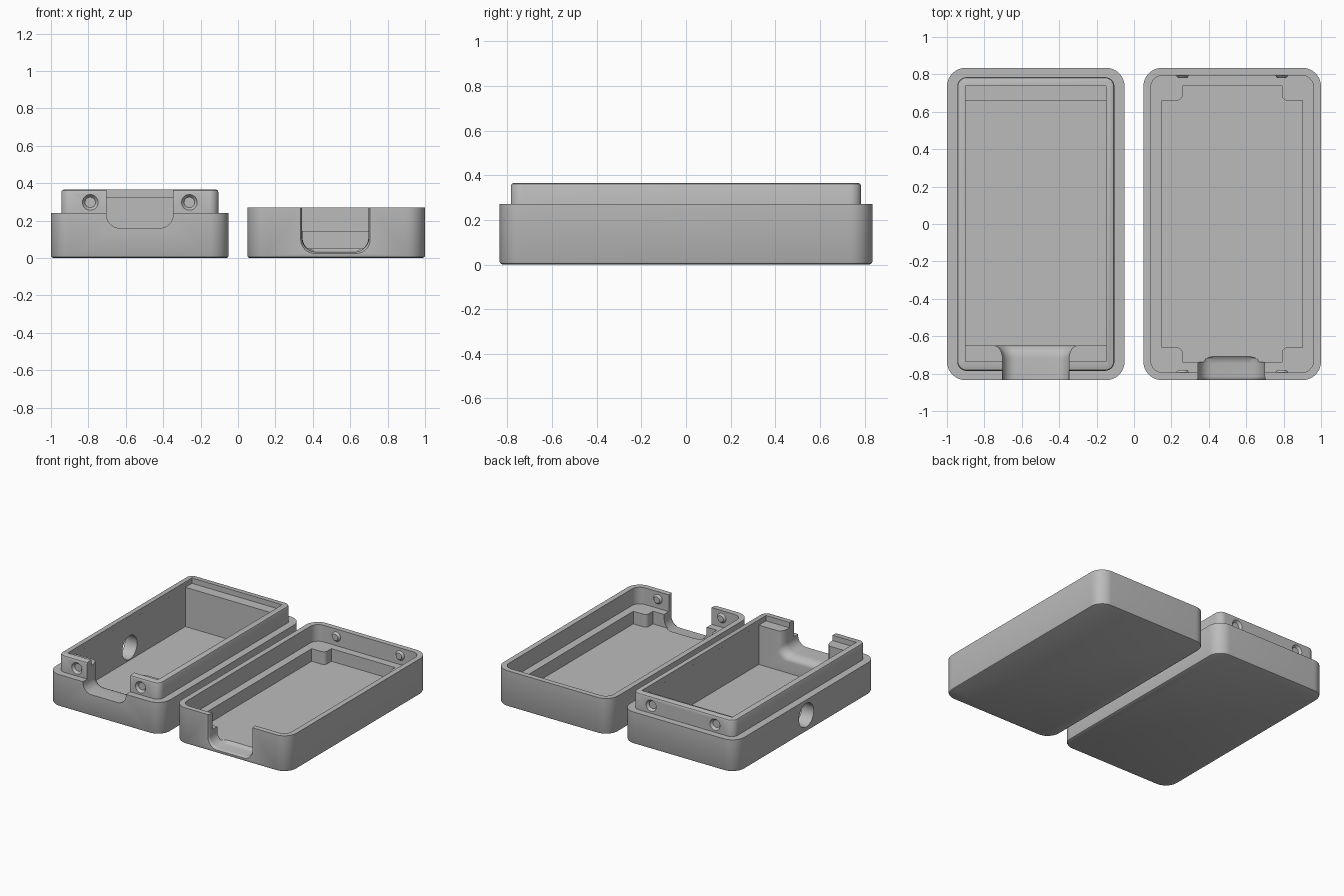
import bpy, bmesh
from math import sin, cos, pi, radians

cube = bpy.data.objects.get("Cube")
if cube:
    bpy.data.objects.remove(cube, do_unlink=True)

grey = bpy.data.materials.new("plain grey")
grey.use_nodes = True
colour = (0.5, 0.5, 0.5, 1)
grey.diffuse_color = colour
grey.node_tree.nodes["Principled BSDF"].inputs["Base Color"].default_value = colour

BASE_X, LID_X = -0.525, 0.525
HALF_W, HALF_L = 0.475, 0.835


def loft(name, rings):
    """Closed solid through rings of equal point count."""
    bm = bmesh.new()
    loops = [[bm.verts.new(p) for p in ring] for ring in rings]
    n = len(loops[0])
    for a, b in zip(loops, loops[1:]):
        for i in range(n):
            j = (i + 1) % n
            bm.faces.new((a[i], a[j], b[j], b[i]))
    bm.faces.new(loops[0][::-1])
    bm.faces.new(loops[-1])
    bmesh.ops.recalc_face_normals(bm, faces=bm.faces)
    mesh = bpy.data.meshes.new(name)
    bm.to_mesh(mesh)
    bm.free()
    mesh.materials.append(grey)
    ob = bpy.data.objects.new(name, mesh)
    bpy.context.collection.objects.link(ob)
    return ob


def rounded_rect(cx, w, l, r, z, steps=10):
    """Rounded rectangle with half sizes w and l."""
    pts = []
    for k, (sx, sy) in enumerate(((1, 1), (-1, 1), (-1, -1), (1, -1))):
        for i in range(steps + 1):
            a = pi / 2 * (k + i / steps)
            pts.append((cx + sx * (w - r) + r * cos(a), sy * (l - r) + r * sin(a), z))
    return pts


def rounded_block(name, cx, w, l, r, levels):
    """Upright block; each level is a height and an inset."""
    return loft(name, [rounded_rect(cx, w - i, l - i, r - i, z) for z, i in levels])


def box(name, cx, w, y0, y1, z0, z1):
    return loft(name, [[(cx - w, y0, z), (cx + w, y0, z), (cx + w, y1, z), (cx - w, y1, z)]
                       for z in (z0, z1)])


def disc_y(name, x, z, sections):
    """Round solid along y; each section is a position and a radius."""
    return loft(name, [[(x + r * cos(i * pi / 16), y, z + r * sin(i * pi / 16)) for i in range(32)]
                       for y, r in sections])


def notch(name, cx, half, bottom, r, stations):
    """U-shaped cutter along y; each station is a position and an outward offset."""
    rings = []
    for y, o in stations:
        h, b = half + o, bottom - o
        ring = [(cx + h, y, 0.6), (cx - h, y, 0.6)]
        for sx, start in ((-1, pi), (1, 1.5 * pi)):
            for i in range(11):
                a = start + pi / 2 * i / 10
                ring.append((cx + sx * (h - r) + r * cos(a), y, b + r + r * sin(a)))
        rings.append(ring)
    return loft(name, rings)


def combine(target, tool, operation):
    mod = target.modifiers.new(tool.name, "BOOLEAN")
    mod.operation = operation
    mod.solver = "EXACT"
    mod.object = tool
    tool.hide_render = True
    bpy.context.view_layer.objects.active = target
    bpy.ops.object.modifier_apply(modifier=mod.name)
    bpy.data.objects.remove(tool, do_unlink=True)


def finish(ob):
    bpy.ops.object.select_all(action="DESELECT")
    ob.select_set(True)
    bpy.context.view_layer.objects.active = ob
    bpy.ops.object.shade_smooth_by_angle(angle=radians(30))


soft_foot = [(0, 0.012), (0.004, 0.004), (0.012, 0)]

# Base: outer shell with a raised lip
base = rounded_block("case_base", BASE_X, HALF_W, HALF_L, 0.1, soft_foot + [(0.24, 0)])
lip = rounded_block("lip", BASE_X, 0.42, 0.785, 0.05,
                    [(0.1, 0), (0.352, 0), (0.361, 0.004), (0.365, 0.012)])
combine(base, lip, "UNION")

# Base: main cavity and the shelves at both ends
combine(base, box("cavity", BASE_X, 0.375, -0.65, 0.66, 0.03, 0.6), "DIFFERENCE")
combine(base, box("shelf", BASE_X, 0.3751, -0.735, 0.738, 0.325, 0.6), "DIFFERENCE")

# Base: front opening that flares into the cavity
flare = [(-0.72 + 0.07 * sin(a), 0.045 * (1 - cos(a))) for a in (i * pi / 16 for i in range(9))]
combine(base, notch("opening", BASE_X, 0.178, 0.16, 0.07,
                    [(-1, 0)] + flare + [(-0.6, 0.045)]), "DIFFERENCE")

# Base: round cable hole in the outer side wall
hole = loft("cable_hole", [[(x, 0.088 * cos(i * pi / 24), 0.125 + 0.088 * sin(i * pi / 24))
                            for i in range(48)] for x in (-1.1, -0.8)])
combine(base, hole, "DIFFERENCE")

# Base: snap dimples on the front and back of the lip
for sx in (-1, 1):
    for sy in (-1, 1):
        dimple = disc_y("dimple", BASE_X + sx * 0.265, 0.297,
                        [(sy * 0.8, 0.052), (sy * 0.785, 0.042), (sy * 0.767, 0.028)])
        combine(base, dimple, "DIFFERENCE")
finish(base)

# Lid: outer shell and the upper recess that takes the lip
lid = rounded_block("case_lid", LID_X, HALF_W, HALF_L, 0.1, soft_foot + [(0.27, 0)])
recess = rounded_block("recess", LID_X, 0.435, 0.795, 0.065, [(0.145, 0), (0.6, 0)])
combine(lid, recess, "DIFFERENCE")

# Lid: lower pocket leaving a rounded block in each corner
corner = [(0.375, 0.66)]
for i in range(7):
    a = pi / 2 * i / 6
    corner.append((0.295 - 0.03 * sin(a), 0.69 - 0.03 * cos(a)))
corner.append((0.265, 0.737))
outline = []
for sx, sy in ((1, 1), (-1, 1), (-1, -1), (1, -1)):
    outline += [(sx * x, sy * y) for x, y in (corner if sx == sy else corner[::-1])]
pocket = loft("pocket", [[(LID_X + x, y, z) for x, y in outline] for z in (0.05, 0.2)])
combine(lid, pocket, "DIFFERENCE")

# Lid: front opening with a softened outer edge and inner end
combine(lid, notch("opening", LID_X - 0.004, 0.178, 0.032, 0.075,
                   [(-1, 0.008), (-0.835, 0.008), (-0.825, 0.002), (-0.815, 0), (-0.745, 0),
                    (-0.72, -0.006), (-0.705, -0.02)]), "DIFFERENCE")

# Lid: snap bumps on the inner end walls
for sx in (-1, 1):
    for sy in (-1, 1):
        bump = disc_y("bump", LID_X + sx * 0.265, 0.213,
                      [(sy * 0.81, 0.036), (sy * 0.795, 0.036), (sy * 0.78, 0.024)])
        combine(lid, bump, "UNION")
finish(lid)
